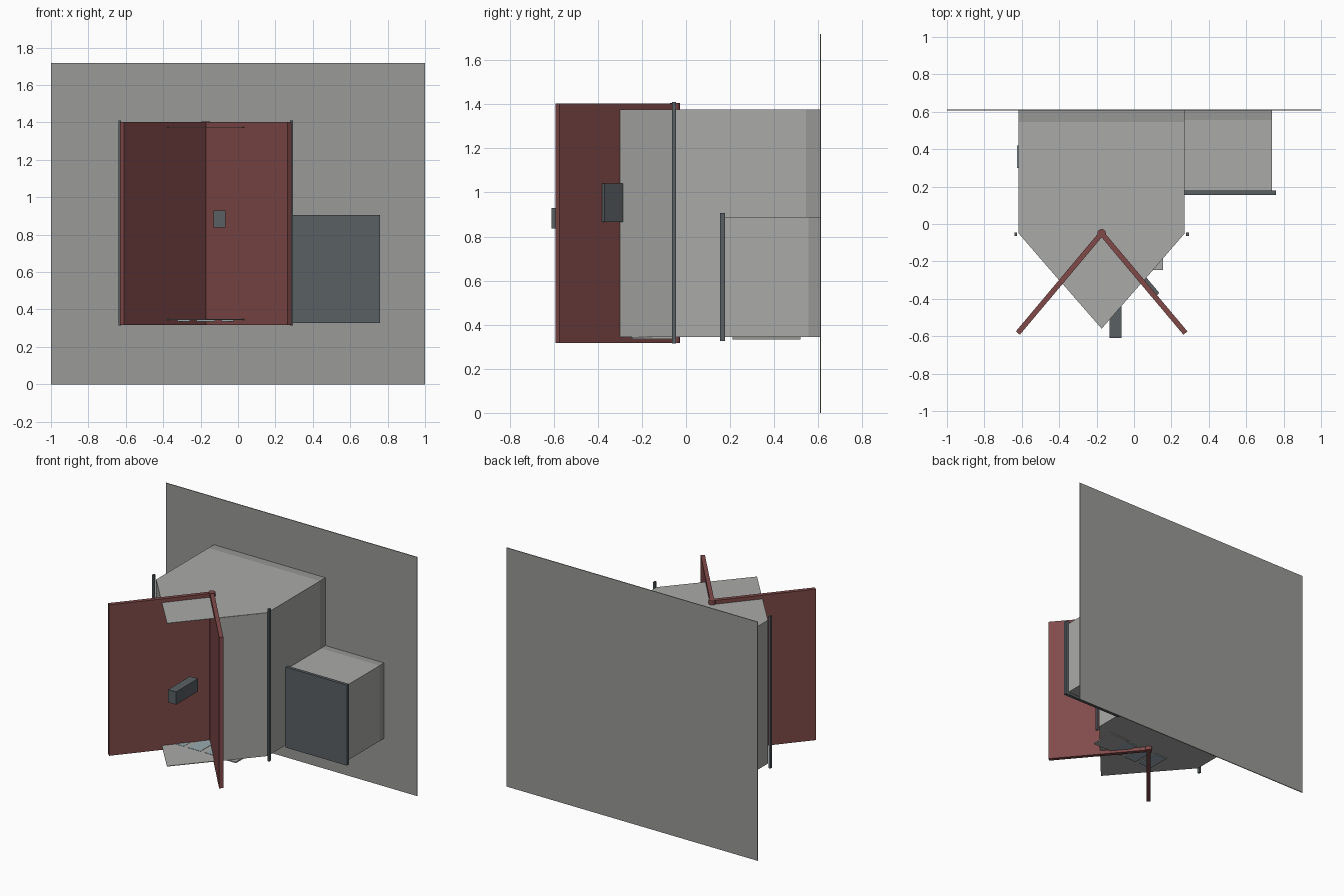
import bpy, bmesh, math
from mathutils import Matrix

if "Cube" in bpy.data.objects:
    bpy.data.objects.remove(bpy.data.objects["Cube"])


def material(name, rgb):
    m = bpy.data.materials.new(name)
    m.diffuse_color = (*rgb, 1)
    m.use_nodes = True
    m.node_tree.nodes["Principled BSDF"].inputs["Base Color"].default_value = m.diffuse_color
    return m


LIGHT = material("light_grey", (0.40, 0.40, 0.39))
MID = material("mid_grey", (0.31, 0.31, 0.30))
BOARD = material("board_grey", (0.32, 0.32, 0.31))
DARK = material("dark_grey", (0.10, 0.115, 0.125))
RED = material("dull_red", (0.22, 0.068, 0.068))
BLUE = material("pale_blue_grey", (0.32, 0.40, 0.43))


def finish(name, bm, mat):
    bmesh.ops.recalc_face_normals(bm, faces=bm.faces)
    mesh = bpy.data.meshes.new(name)
    bm.to_mesh(mesh)
    bm.free()
    mesh.materials.append(mat)
    ob = bpy.data.objects.new(name, mesh)
    bpy.context.collection.objects.link(ob)
    return ob


def box(name, x, y, z, mat):
    bm = bmesh.new()
    size = [b - a for a, b in (x, y, z)]
    mid = [(a + b) / 2 for a, b in (x, y, z)]
    bmesh.ops.create_cube(bm, size=1, matrix=Matrix.Translation(mid) @ Matrix.Diagonal((*size, 1)))
    return finish(name, bm, mat)


def prism(name, outline, z0, z1, mat):
    bm = bmesh.new()
    face = bm.faces.new([bm.verts.new((x, y, z0)) for x, y in outline])
    ext = bmesh.ops.extrude_face_region(bm, geom=[face])
    verts = [v for v in ext["geom"] if isinstance(v, bmesh.types.BMVert)]
    bmesh.ops.translate(bm, verts=verts, vec=(0, 0, z1 - z0))
    return finish(name, bm, mat)


def strip(p, q, half, offset=0.0):
    """Rectangle in plan running from p to q, shifted sideways by offset."""
    dx, dy = q[0] - p[0], q[1] - p[1]
    d = math.hypot(dx, dy)
    nx, ny = -dy / d, dx / d
    a, b = offset - half, offset + half
    return [(p[0] + nx * a, p[1] + ny * a), (q[0] + nx * a, q[1] + ny * a),
            (q[0] + nx * b, q[1] + ny * b), (p[0] + nx * b, p[1] + ny * b)]


CX, W = -0.173, 0.444          # cabinet centre line and half width
L, R = CX - W, CX + W
HINGE = (CX, -0.05)

# Back board
box("back_board", (-1, 1), (0.607, 0.613), (0, 1.718), BOARD)

# Main cabinet with an open V recess, closed by pointed top and floor plates
prism("cabinet_body", [(L, 0.545), (R, 0.545), (R, -0.05), (CX + 0.222, -0.307), HINGE,
                       (CX - 0.222, -0.307), (L, -0.05)], 0.348, 1.372, LIGHT)
point_plan = [(L, 0.545), (R, 0.545), (R, -0.05), (CX, -0.56), (L, -0.05)]
prism("top_plate", point_plan, 1.372, 1.376, LIGHT)
prism("floor_plate", point_plan, 0.344, 0.348, LIGHT)
box("cabinet_back_band", (L, R), (0.545, 0.607), (0.344, 1.376), MID)

# Side cabinet with dark door
box("side_cabinet", (R, 0.738), (0.175, 0.555), (0.345, 0.888), LIGHT)
box("side_cabinet_back_band", (R, 0.738), (0.555, 0.607), (0.345, 0.888), MID)
box("side_cabinet_door", (R, 0.758), (0.155, 0.178), (0.327, 0.906), DARK)

# Two red doors folding from the hinge column, and slim corner posts
for side, s in (("left", -1), ("right", 1)):
    end = (CX + s * 0.448, -0.583)
    prism(side + "_door", strip(HINGE, end, 0.014), 0.317, 1.403, RED)
    px = CX + s * 0.459
    box(side + "_post", (px - 0.007, px + 0.007), (-0.064, -0.046), (0.315, 1.41), DARK)

bm = bmesh.new()
bmesh.ops.create_cone(bm, cap_ends=True, segments=16, radius1=0.023, radius2=0.023, depth=1.09,
                      matrix=Matrix.Translation((*HINGE, 0.861)))
finish("hinge_column", bm, RED)

# Plate on the outer face of the right door
prism("door_plate", strip((0.027, -0.288), (0.112, -0.389), 0.009, 0.022), 0.867, 1.04, DARK)

# Projecting handle block and side plate
box("handle_block", (-0.13, -0.066), (-0.61, -0.36), (0.837, 0.929), DARK)
box("left_side_plate", (L - 0.009, L), (0.3, 0.42), (0.87, 1.04), BLUE)

# Floor slats in the recess, beside the right door and under the side cabinet
for i in range(3):
    x = -0.357 + i * 0.134
    box(f"recess_slat_{i + 1}", (x, x + 0.1), (-0.25, -0.08), (0.336, 0.35), BLUE)
box("floor_tray", (0.0, 0.155), (-0.245, -0.06), (0.336, 0.345), LIGHT)
for i in range(2):
    x = 0.4 + i * 0.13
    box(f"under_slat_{i + 1}", (x, x + 0.1), (0.21, 0.52), (0.334, 0.345), MID)
